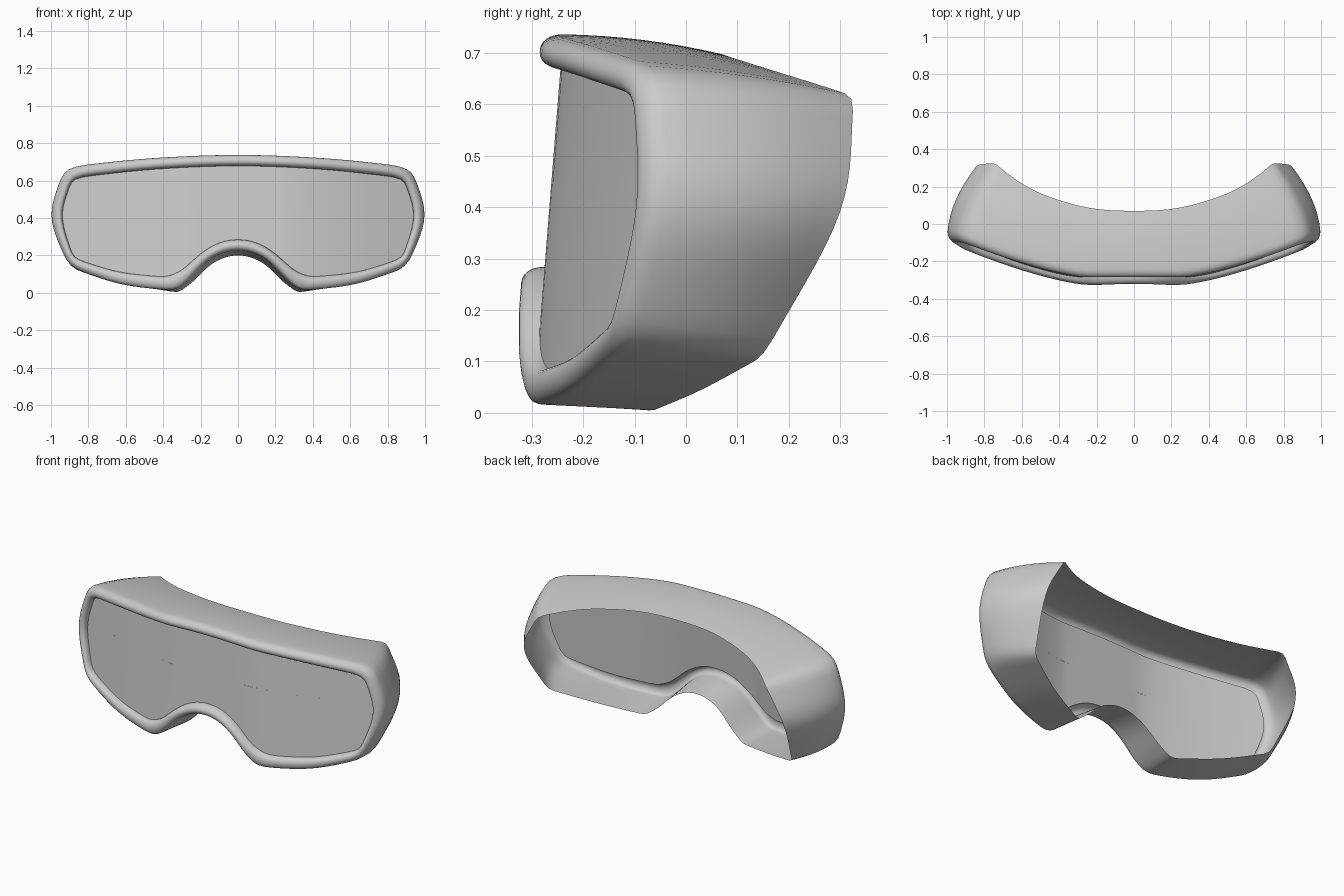
import bpy, bmesh, math
from mathutils import Vector as V

if "Cube" in bpy.data.objects:
    bpy.data.objects.remove(bpy.data.objects["Cube"])

N = 16  # samples per outline segment


def rail(segments):
    """Half outline (top centre to nose centre), one spline per segment, sharp joints."""
    out = []
    for seg in segments:
        p = [V(q) for q in seg]

        def ghost(a, b):
            g = 2 * a - b
            if a.x == 0:
                g = b.copy()
                g.x = -b.x
            return g
        p = [ghost(p[0], p[1])] + p + [ghost(p[-1], p[-2])]
        m = len(p) - 3
        for i in range(N):
            u = i / N * m
            k = int(u)
            t = u - k
            a, b, c, d = p[k:k + 4]
            out.append(0.5 * (2 * b + (c - a) * t + (2 * a - 5 * b + 4 * c - d) * t * t
                              + (3 * b - a - 3 * c + d) * t ** 3))
    out.append(V(segments[-1][-1]))
    return out


def full(half, passes):
    """Mirror a half outline into a closed loop and soften its corners."""
    loop = half + [V((-q.x, q.y, q.z)) for q in reversed(half[1:-1])]
    for _ in range(passes):
        n = len(loop)
        loop = [(loop[i - 1] + 2 * loop[i] + loop[(i + 1) % n]) / 4 for i in range(n)]
    return loop


def bow(x):
    return 0.34 * max(abs(x) - 0.25, 0) ** 1.4


def lens_y(x, z):
    return -0.275 + 0.08 * (z - 0.285) + bow(x)


def crest_y(x, z):
    return max(-0.325, -0.318 + 0.08 * (z - 0.285)) + bow(x)


def build(name, rings):
    """Skin a list of closed rings with quads."""
    bm = bmesh.new()
    vs = [[bm.verts.new(q) for q in r] for r in rings]
    n = len(rings[0])
    for a, b in zip(vs, vs[1:]):
        for i in range(n):
            j = (i + 1) % n
            bm.faces.new((a[i], a[j], b[j], b[i]))
    bmesh.ops.remove_doubles(bm, verts=bm.verts, dist=1e-5)
    bmesh.ops.dissolve_degenerate(bm, edges=bm.edges, dist=1e-5)
    bmesh.ops.recalc_face_normals(bm, faces=bm.faces)
    me = bpy.data.meshes.new(name)
    bm.to_mesh(me)
    bm.free()
    ob = bpy.data.objects.new(name, me)
    bpy.context.collection.objects.link(ob)
    bpy.ops.object.select_all(action='DESELECT')
    ob.select_set(True)
    bpy.context.view_layer.objects.active = ob
    bpy.ops.object.shade_smooth_by_angle(angle=math.radians(35))
    return ob


# Outlines: top, side, bottom, nose
inner = full(rail([
    [(0, 0, .678), (.45, 0, .66), (.885, 0, .614)],
    [(.885, 0, .614), (.94, 0, .41), (.88, 0, .185)],
    [(.88, 0, .185), (.64, 0, .112), (.39, 0, .083)],
    [(.39, 0, .083), (.3, 0, .12), (.2, 0, .21), (.1, 0, .268), (0, 0, .285)]]), 2)
outer = full(rail([
    [(0, 0, .737), (.48, 0, .718), (.925, 0, .672)],
    [(.925, 0, .672), (1.0, 0, .41), (.905, 0, .138)],
    [(.905, 0, .138), (.63, 0, .046), (.335, 0, .01)],
    [(.335, 0, .01), (.26, 0, .07), (.17, 0, .163), (.09, 0, .21), (0, 0, .226)]]), 3)
back = full(rail([
    [(0, .07, .698), (.25, .087, .692), (.5, .163, .668), (.65, .25, .641), (.745, .327, .616)],
    [(.745, .327, .616), (.85, .3, .39), (.8, .15, .11)],
    [(.8, .15, .11), (.57, .03, .045), (.32, -.075, 0)],
    [(.32, -.075, 0), (.24, -.085, .06), (.155, -.095, .143), (.08, -.1, .185), (0, -.1, .2)]]), 1)

# Frame: rounded bead around the lens, then the wall back to the face opening
rings = []
S = 12
for s in range(S + 1):
    a = math.pi * s / S
    w = 0.5 - 0.5 * math.cos(a)
    h = max(math.sin(a), 0) ** 0.85
    ring = []
    for p, q in zip(inner, outer):
        r = p.lerp(q, w)
        base, top = lens_y(r.x, r.z), crest_y(r.x, r.z)
        ring.append(V((r.x, base + (top - base) * h, r.z)))
    rings.append(ring)
front = rings[-1]
W = 8
for s in range(1, W + 1):
    t = s / W
    k = 4 * t * (1 - t)
    ring = []
    for p, q in zip(front, back):
        r = p.lerp(q, t)
        r.x += k * 0.03 * p.x ** 3
        r.z += k * 0.025 * max(p.z - 0.4, 0)
        ring.append(r)
    rings.append(ring)
build("goggle_frame", rings)

# Lens: curved sheet running from the bead to a horizontal spine
rings = []
for s in range(7):
    ring = []
    for p in inner:
        spine = V((max(-.8, min(.8, p.x)), 0, .45))
        r = p.lerp(spine, s / 6)
        ring.append(V((r.x, lens_y(r.x, r.z), r.z)))
    rings.append(ring)
# Close the spine by letting the upper and lower halves share their last row
build("lens", rings)
